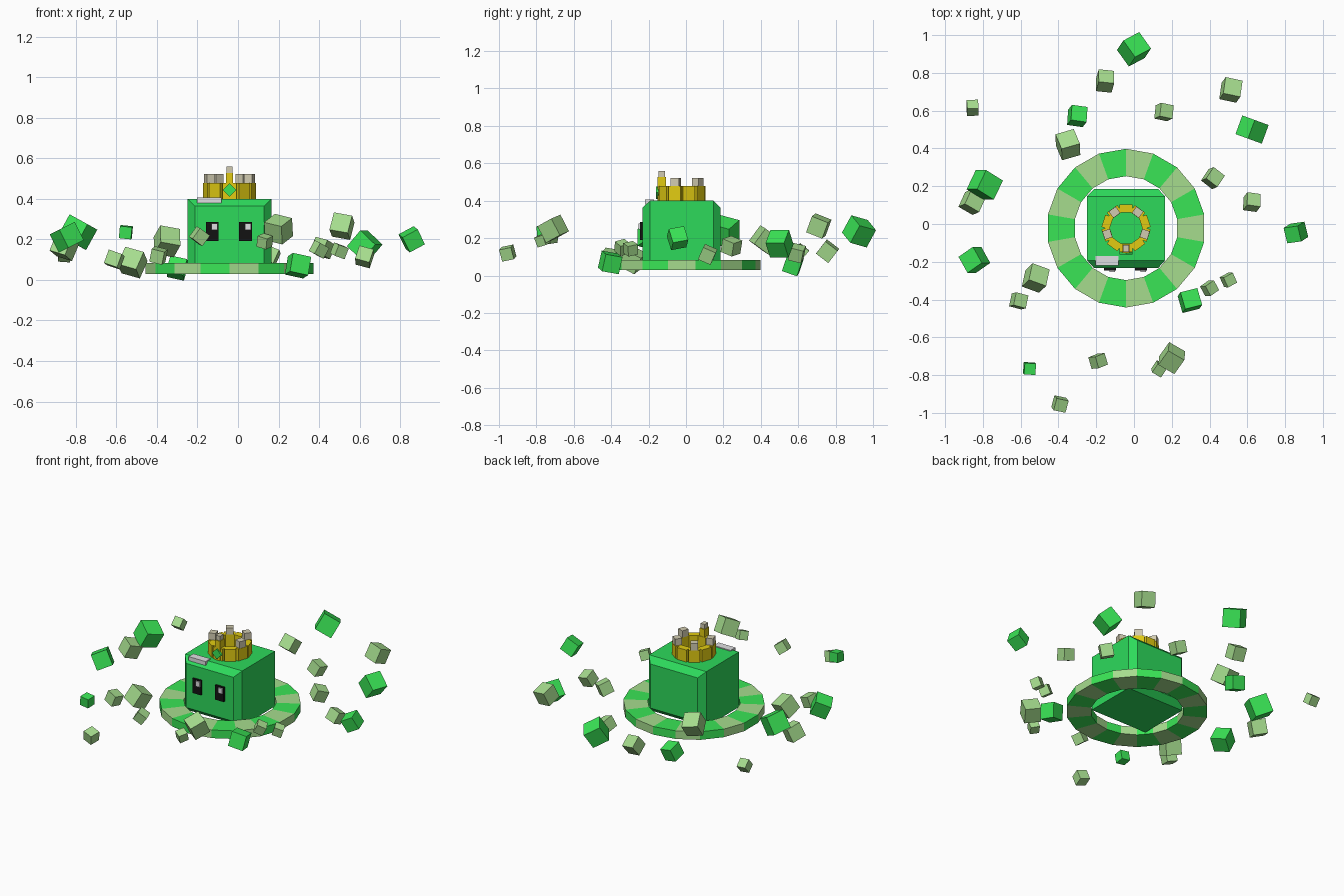
import bpy, bmesh, math
from mathutils import Matrix, Euler

if "Cube" in bpy.data.objects:
    bpy.data.objects.remove(bpy.data.objects["Cube"])


def material(name, r, g, b):
    m = bpy.data.materials.new(name)
    m.diffuse_color = (r, g, b, 1)
    m.use_nodes = True
    m.node_tree.nodes["Principled BSDF"].inputs["Base Color"].default_value = m.diffuse_color
    return m


BODY_GREEN = material("body green", 0.026, 0.70, 0.105)
GREEN = material("bright green", 0.042, 0.78, 0.092)
PALE = material("pale green", 0.38, 0.72, 0.27)
GOLD = material("gold", 0.76, 0.60, 0.006)
STONE = material("beige stone", 0.64, 0.60, 0.44)
BLACK = material("black", 0.006, 0.006, 0.006)
GREY = material("light grey", 0.74, 0.74, 0.76)

CX, CY = -0.042, -0.022      # centre of the body, ring and crown


def finish(name, bm, *mats):
    bmesh.ops.recalc_face_normals(bm, faces=bm.faces)
    me = bpy.data.meshes.new(name)
    bm.to_mesh(me)
    bm.free()
    for m in mats:
        me.materials.append(m)
    ob = bpy.data.objects.new(name, me)
    bpy.context.collection.objects.link(ob)
    return ob


def box(name, centre, size, mat, rot=(0, 0, 0)):
    bm = bmesh.new()
    turn = Euler([math.radians(a) for a in rot]).to_matrix().to_4x4()
    bmesh.ops.create_cube(bm, size=1, matrix=Matrix.Translation(centre) @ turn
                          @ Matrix.Diagonal((*size, 1)))
    return finish(name, bm, mat)


def ring(name, sides, r_in, r_out, z0, z1, start, mats):
    """Flat ring whose segments cycle through the given materials."""
    bm = bmesh.new()
    loops = []
    for i in range(sides):
        a = math.radians(start) + 2 * math.pi * i / sides
        loops.append([bm.verts.new((CX + r * math.cos(a), CY + r * math.sin(a), z))
                      for r, z in ((r_in, z0), (r_out, z0), (r_out, z1), (r_in, z1))])
    for i in range(sides):
        a, b = loops[i], loops[(i + 1) % sides]
        for k in range(4):
            f = bm.faces.new((a[k], b[k], b[(k + 1) % 4], a[(k + 1) % 4]))
            f.material_index = i % len(mats)
    return finish(name, bm, *mats)


# Body: block with chamfered front and back
bm = bmesh.new()
sections = []
for y, inset in ((-0.232, 0.036), (-0.192, 0), (0.146, 0), (0.184, 0.036)):
    x0, x1 = CX - 0.207 + inset, CX + 0.207 - inset
    z0, z1 = 0.04 + inset, 0.40 - inset
    sections.append([bm.verts.new((x, y, z)) for x, z in
                     ((x0, z0), (x1, z0), (x1, z1), (x0, z1))])
for a, b in zip(sections, sections[1:]):
    for k in range(4):
        bm.faces.new((a[k], a[(k + 1) % 4], b[(k + 1) % 4], b[k]))
bm.faces.new(sections[0])
bm.faces.new(sections[-1])
finish("body", bm, BODY_GREEN)

# Ring around the body
ring("striped_ring", 18, 0.275, 0.42, 0.03, 0.083, -10, (PALE, GREEN))

# Eyes with highlights, and the plate above one of them
for side, x in (("left", -0.127), ("right", 0.037)):
    box(side + "_eye", (x, -0.237, 0.238), (0.062, 0.018, 0.094), BLACK)
    box(side + "_eye_highlight", (x + 0.012, -0.25, 0.262), (0.03, 0.009, 0.034), GREY)
box("brow_plate", (-0.142, -0.195, 0.393), (0.122, 0.05, 0.026), GREY)

# Crown: ten gold blocks, every second one capped with stone, and a tall front post
for i in range(10):
    ang = 270 + 36 * i
    a = math.radians(ang)
    x, y = CX + 0.104 * math.cos(a), CY + 0.104 * math.sin(a)
    box("crown_block", (x, y, 0.437), (0.044, 0.068, 0.082), GOLD, (0, 0, ang))
    if i % 2 == 0 and i > 0:
        box("crown_cap", (x, y, 0.5), (0.042, 0.046, 0.044), STONE, (0, 0, ang))
box("crown_front_post", (CX, -0.13, 0.462), (0.036, 0.046, 0.132), GOLD)
box("crown_front_cap", (CX, -0.13, 0.543), (0.03, 0.036, 0.03), STONE)
box("crown_gem", (CX, -0.153, 0.443), (0.048, 0.016, 0.048), GREEN, (0, 45, 0))

# Floating cubes: x, y, z, size, tilt x, tilt y, turn
green_cubes = (
    (0.00, 0.925, 0.236, 0.11, -15, 30, 28),
    (-0.30, 0.572, 0.058, 0.085, -20, 12, -8),
    (0.625, 0.50, 0.17, 0.105, 0, 42, -20),
    (-0.79, 0.207, 0.235, 0.115, -15, 25, -32),
    (-0.845, -0.19, 0.21, 0.10, -15, -22, 35),
    (0.857, -0.045, 0.2, 0.085, 12, -28, 8),
    (0.296, -0.405, 0.07, 0.094, -10, 12, 14),
    (-0.553, -0.765, 0.235, 0.06, 5, 6, -4),
)
pale_cubes = (
    (-0.855, 0.615, 0.13, 0.06, -40, 4, 2),
    (-0.153, 0.757, 0.13, 0.083, -38, 8, -6),
    (0.513, 0.71, 0.265, 0.093, -22, 10, -12),
    (0.159, 0.593, 0.12, 0.073, -15, 22, -12),
    (-0.35, 0.42, 0.19, 0.102, -35, 10, 16),
    (-0.857, 0.116, 0.16, 0.09, -20, 15, -30),
    (0.418, 0.243, 0.157, 0.076, -20, 12, -38),
    (0.624, 0.116, 0.113, 0.073, -25, 15, -8),
    (-0.52, -0.286, 0.085, 0.1, -28, 15, -20),
    (-0.61, -0.407, 0.1, 0.07, -10, 18, -15),
    (0.40, -0.34, 0.15, 0.06, 15, 25, 35),
    (0.50, -0.296, 0.143, 0.058, 12, 18, 28),
    (0.20, -0.71, 0.25, 0.1, 25, 12, -30),
    (0.132, -0.767, 0.19, 0.056, 15, 15, -30),
    (-0.19, -0.725, 0.215, 0.064, 10, 35, 22),
    (-0.392, -0.953, 0.12, 0.066, 12, 14, -12),
)
for name, cubes, mat in (("green_cube", green_cubes, GREEN), ("pale_cube", pale_cubes, PALE)):
    for x, y, z, s, rx, ry, rz in cubes:
        box(name, (x, y, z), (s, s, s), mat, (rx, ry, rz))
